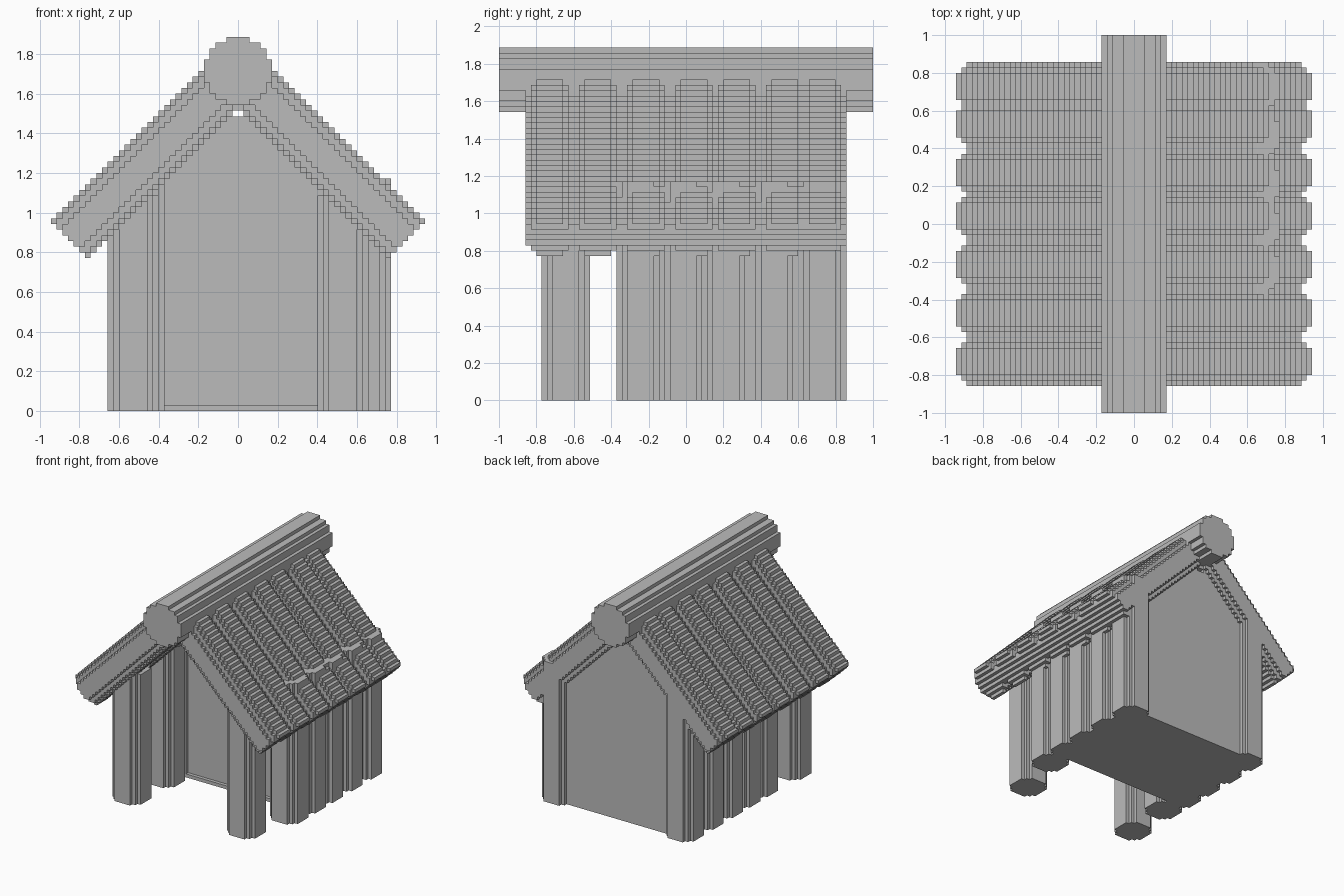
import bpy
import bmesh

U = 1 / 35  # size of one grid step

cube = bpy.data.objects.get("Cube")
if cube:
    bpy.data.objects.remove(cube, do_unlink=True)

grey = bpy.data.materials.new("plain grey")
grey.use_nodes = True
grey.diffuse_color = (0.5, 0.5, 0.5, 1)
bsdf = next(n for n in grey.node_tree.nodes if n.type == 'BSDF_PRINCIPLED')
bsdf.inputs["Base Color"].default_value = (0.5, 0.5, 0.5, 1)


def outline(columns):
    """Stepped outline from columns given as (position, low, high)."""
    low, high = [], []
    for i, b, t in columns:
        low += [(i, b), (i + 1, b)]
        high += [(i, t), (i + 1, t)]
    points = []
    for p in low + high[::-1]:
        if not points or p != points[-1]:
            points.append(p)
    return points


def prism(bm, points, lo, hi, axis, sign=1):
    """Extrude an outline along y or z; sign mirrors it in x."""
    def place(p, h):
        a, b = p[0] * sign, p[1]
        return (a * U, h * U, b * U) if axis == 'y' else (a * U, b * U, h * U)
    rings = [[bm.verts.new(place(p, h)) for p in points] for h in (lo, hi)]
    faces = [bm.faces.new(r) for r in rings]
    n = len(points)
    for k in range(n):
        m = (k + 1) % n
        faces.append(bm.faces.new((rings[0][k], rings[0][m], rings[1][m], rings[1][k])))
    bmesh.ops.recalc_face_normals(bm, faces=faces)


def finish(name, bm):
    bmesh.ops.dissolve_limit(bm, angle_limit=0.01, verts=bm.verts, edges=bm.edges)
    mesh = bpy.data.meshes.new(name)
    bm.to_mesh(mesh)
    bm.free()
    mesh.materials.append(grey)
    obj = bpy.data.objects.new(name, mesh)
    bpy.context.collection.objects.link(obj)


def solid(name, points, lo, hi, axis):
    bm = bmesh.new()
    prism(bm, points, lo, hi, axis)
    finish(name, bm)


def rect(x0, x1, y0, y1):
    return [(x0, y0), (x1, y0), (x1, y1), (x0, y1)]


def round_log(x, y, insets):
    """Stepped round section with its lower corner at x, y."""
    size = len(insets)
    return outline([(x + k, y + d, y + size - d) for k, d in enumerate(insets)])


POST = [2, 1, 0, 0, 0, 0, 0, 1, 2]
half = [4, 2, 1, 1, 0, 0]
RIDGE = half + half[::-1]

# ridge beam
solid("ridge_beam", round_log(-6, 54, RIDGE), -35, 35, 'y')

# sloping roof logs: nested bands give each log its stepped round section
for side, sign in (("left", 1), ("right", -1)):
    bm = bmesh.new()
    for start in (-30, -21, -12, -3, 5, 14, 21):
        for trim, inset in ((2, 0), (1, 1), (0, 3)):
            columns = [(i, max(53 + inset - i, i + 1), 66 - inset - i) for i in range(33)]
            columns = [c for c in columns if c[1] < c[2]]
            prism(bm, outline(columns), start + trim, start + 9 - trim, 'y', sign)
    finish(side + "_roof_logs", bm)

# upright wall logs; the left row stands further out and breaks through the roof
for side, x in (("left", 18), ("right", -22)):
    bm = bmesh.new()
    for y in (-13, -5, 3, 12, 21):
        prism(bm, round_log(x, y, POST), 0, 41, 'z')
    finish(side + "_wall_logs", bm)

# porch posts
for side, x in (("left", 14), ("right", -23)):
    solid(side + "_porch_post", round_log(x, -27, POST), 0, 38, 'z')

# floor slab and the two gable walls
solid("floor", rect(-17, 22, -4, 28), 0, 1, 'z')
gable = outline([(i, 0, 52 if i in (-1, 0) else 54 - (i if i > 0 else -i - 1))
                 for i in range(-17, 22)])
solid("front_gable_wall", gable, -3, -2, 'y')
solid("back_gable_wall", gable, 27, 28, 'y')
